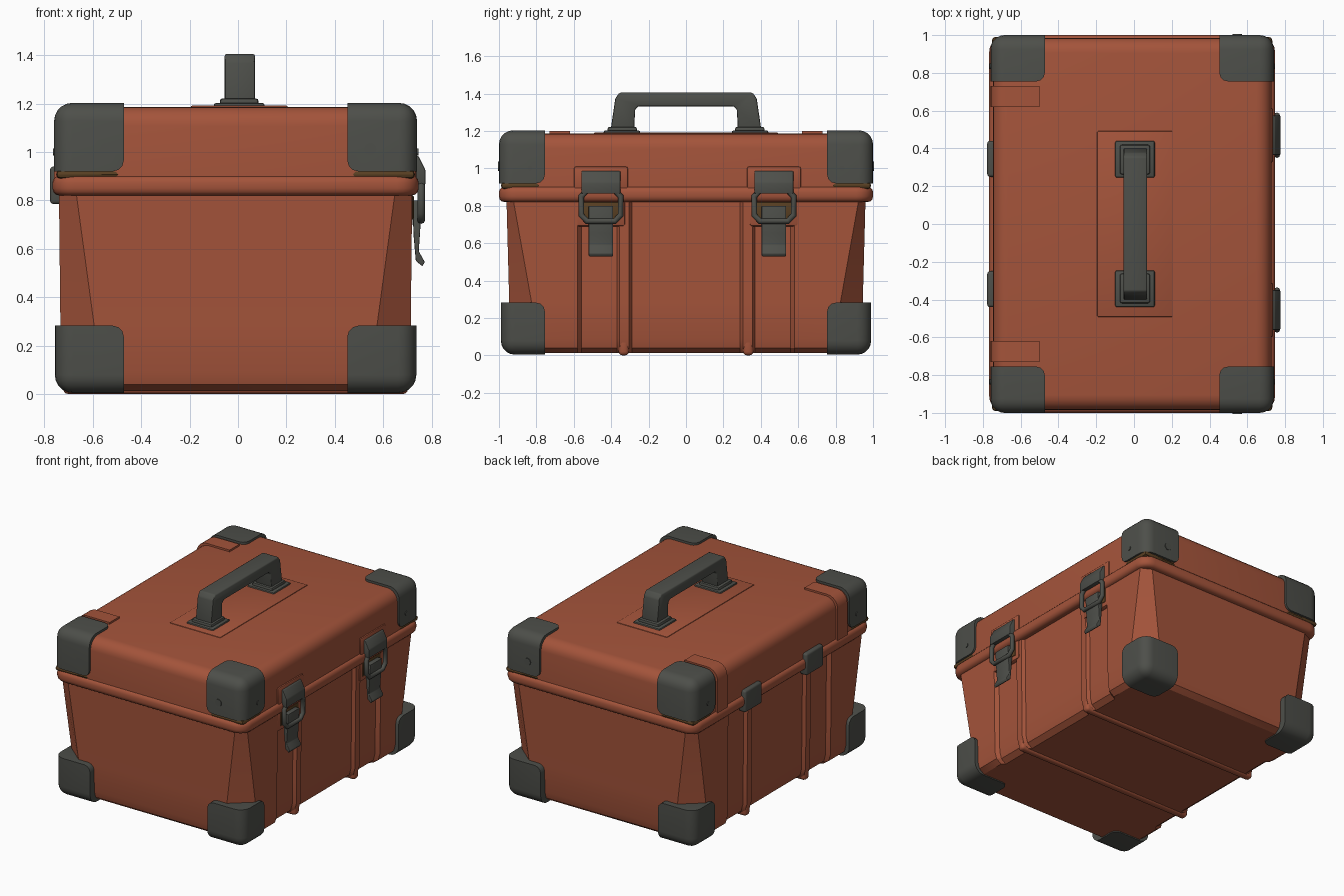
import bpy, bmesh, math
from mathutils import Vector, Matrix

if "Cube" in bpy.data.objects:
    bpy.data.objects.remove(bpy.data.objects["Cube"])

CX = -0.01  # centre line of the case body


def material(name, rgb):
    m = bpy.data.materials.new(name)
    m.diffuse_color = (*rgb, 1)
    m.use_nodes = True
    m.node_tree.nodes["Principled BSDF"].inputs["Base Color"].default_value = m.diffuse_color
    return m


RED = material("rust_red", (0.37, 0.088, 0.043))
GREY = material("dark_grey", (0.075, 0.078, 0.068))
BROWN = material("dark_brown", (0.10, 0.05, 0.016))


def finish(name, bm, mat, angle=40):
    bmesh.ops.recalc_face_normals(bm, faces=bm.faces)
    me = bpy.data.meshes.new(name)
    bm.to_mesh(me)
    bm.free()
    me.materials.append(mat)
    me.shade_smooth()
    me.set_sharp_from_angle(angle=math.radians(angle))
    ob = bpy.data.objects.new(name, me)
    bpy.context.collection.objects.link(ob)
    return ob


def bevel(bm, edges, r, seg=3):
    bmesh.ops.bevel(bm, geom=list(edges), offset=r, segments=seg, profile=0.5,
                    affect='EDGES', clamp_overlap=True)


def cube(x0, x1, y0, y1, z0, z1):
    bm = bmesh.new()
    bmesh.ops.create_cube(bm, size=1)
    for v in bm.verts:
        v.co = (x1 if v.co.x > 0 else x0, y1 if v.co.y > 0 else y0, z1 if v.co.z > 0 else z0)
    return bm


def box(name, x, y, z, mat, r=0.01, seg=2, flat_bottom=False):
    bm = cube(*x, *y, *z)
    edges = [e for e in bm.edges
             if not (flat_bottom and all(v.co.z < z[0] + 1e-4 for v in e.verts))]
    bevel(bm, edges, r, seg)
    return finish(name, bm, mat)


def prism(name, pts, axis, a, b, mat, r=0.006):
    """Extrude a profile along x (points are y,z) or along y (points are x,z)."""
    bm = bmesh.new()
    place = (lambda p: (a, p[0], p[1])) if axis == 'x' else (lambda p: (p[0], a, p[1]))
    f = bm.faces.new([bm.verts.new(place(p)) for p in pts])
    new = bmesh.ops.extrude_face_region(bm, geom=[f])['geom']
    d = Vector((b - a, 0, 0)) if axis == 'x' else Vector((0, b - a, 0))
    bmesh.ops.translate(bm, vec=d, verts=[v for v in new if isinstance(v, bmesh.types.BMVert)])
    bmesh.ops.recalc_face_normals(bm, faces=bm.faces)
    bevel(bm, bm.edges[:], r, 2)
    return finish(name, bm, mat)


def rivet(name, loc, axis, r):
    bm = bmesh.new()
    rot = Matrix.Rotation(math.pi / 2, 4, 'Y' if axis == 'x' else 'X')
    bmesh.ops.create_cone(bm, cap_ends=True, segments=16, radius1=r, radius2=r, depth=0.012,
                          matrix=Matrix.Translation(loc) @ rot)
    return finish(name, bm, GREY)


# Base tub: stacked outlines with recessed side panels, ribs and tapering corner facets
def base_ring(hx, hy, ca, cb):
    q = [(hx - .025, .29), (hx - .004, .305), (hx - .004, .355), (hx - .025, .37),
         (hx - .025, .56), (hx, .58), (hx, hy - cb), (hx - ca, hy)]
    right = [(x, -y) for x, y in reversed(q)] + q
    return right + [(-x, -y) for x, y in right]


bm = bmesh.new()
rings = []
for z, hx, hy, ca, cb in [(.84, .73, .96, .07, .035), (.28, .724, .945, .14, .12),
                          (.09, .722, .942, .14, .12), (.04, .708, .928, .14, .12),
                          (.012, .67, .89, .13, .11)]:
    rings.append([bm.verts.new((CX + x, y, z)) for x, y in base_ring(hx, hy, ca, cb)])
for up, lo in zip(rings, rings[1:]):
    for i in range(len(up)):
        j = (i + 1) % len(up)
        bm.faces.new((up[i], up[j], lo[j], lo[i]))
bm.faces.new(rings[0])
bm.faces.new(rings[-1])
finish("base_tub", bm, RED, 30)

# Runners under the tub that continue the side ribs
for s in (-1, 1):
    y = sorted((s * .305, s * .36))
    box("bottom_runner", (CX - .712, CX + .712), y, (0, .14), RED, .02, 3)

# Rim around the seam
bm = cube(CX - .757, CX + .757, -1, 1, .82, .903)
bevel(bm, [e for e in bm.edges if abs(e.verts[0].co.z - e.verts[1].co.z) > .01], .09, 5)
bevel(bm, [e for e in bm.edges if abs(e.verts[0].co.z - e.verts[1].co.z) < 1e-4
           and len({round(f.normal.z) for f in e.link_faces}) > 1], .03, 3)
finish("seam_rim", bm, RED)

# Lid with soft upper edges
box("lid", (CX - .737, CX + .737), (-.985, .985), (.88, 1.187), RED, .08, 5, True)
for s in (-1, 1):
    bm = cube(CX - .75, -.5, *sorted((s * .62, s * .73)), .89, 1.2)
    bevel(bm, [e for e in bm.edges if all(v.co.x < -.7 and v.co.z > 1 for v in e.verts)], .08, 5)
    finish("lid_ridge", bm, RED)

# Corner guards: large outer rounding, rounded inner tongues
def corner_guard(name, sx, sy, hx, hy, zin, zout):
    xin, yin = CX + sx * .462, sy * .755
    xout, yout = CX + sx * hx, sy * hy
    bm = cube(*sorted((xin, xout)), *sorted((yin, yout)), *sorted((zin, zout)))
    for corner, r, seg in (((xout, yout, zout), .075, 5), ((xin, yin, zin), .045, 3)):
        v = min(bm.verts, key=lambda v: (v.co - Vector(corner)).length)
        bevel(bm, v.link_edges, r, seg)
    finish(name, bm, GREY)


for sx in (-1, 1):
    for sy in (-1, 1):
        corner_guard("lid_corner_guard", sx, sy, .75, 1.0, .92, 1.203)
        corner_guard("base_corner_guard", sx, sy, .747, .99, .282, .004)
        box("guard_seat", sorted((CX + sx * .48, CX + sx * .742)),
            sorted((sy * .78, sy * .99)), (.89, .925), BROWN, .03, 2)
        rivet("side_rivet", (CX + sx * .749, sy * .835, 1.0), 'x', .014)
    rivet("end_rivet", (.547, sx * .999, 1.012), 'y', .025)

# Handle with its panel and feet
box("handle_panel", (-.195, .205), (-.492, .492), (1.17, 1.192), RED, .006, 2)
prism("handle_grip", [(-.405, 1.19), (-.378, 1.375), (-.355, 1.405), (.355, 1.405),
                      (.378, 1.375), (.405, 1.19), (.278, 1.19), (.272, 1.315),
                      (.255, 1.332), (-.255, 1.332), (-.272, 1.315), (-.278, 1.19)],
      'x', -.055, .07, GREY, .008)
for s in (-1, 1):
    box("handle_foot", (-.1, .11), sorted((s * .245, s * .44)), (1.18, 1.203), GREY, .01)
    box("handle_collar", (-.075, .085), sorted((s * .262, s * .42)), (1.19, 1.222), GREY, .012)

# Hinges on the left side
for s in (-1, 1):
    box("hinge", (-.777, -.72), sorted((s * .25, s * .44)), (.785, .94), GREY, .014, 3)

# Latches on the right side
for yc in (-.455, .47):
    box("latch_lid_plate", (.68, .737), (yc - .145, yc + .145), (.88, 1.01), RED, .012)
    box("latch_base_plate", (.66, .722), (yc - .13, yc + .13), (.69, .84), RED, .012)
    box("latch_keeper", (.68, .727), (yc - .1, yc + .1), (.72, .82), BROWN, .006)
    prism("latch_catch", [(.70, .985), (.745, .985), (.775, .925), (.775, .865), (.70, .865)],
          'y', yc - .105, yc + .105, GREY)
    prism("latch_lever", [(.72, .80), (.76, .80), (.752, .66), (.747, .59), (.772, .545),
                          (.762, .528), (.735, .55), (.726, .65)],
          'y', yc - .065, yc + .065, GREY, .004)
    cu = bpy.data.curves.new("latch_loop", 'CURVE')
    cu.dimensions = '3D'
    cu.bevel_depth = .016
    cu.bevel_resolution = 2
    sp = cu.splines.new('POLY')
    loop = [(-.105, .75), (-.075, .718), (.075, .718), (.105, .75),
            (.105, .85), (.075, .882), (-.075, .882), (-.105, .85)]
    sp.points.add(len(loop) - 1)
    for p, (y, z) in zip(sp.points, loop):
        p.co = (.757, yc + y, z, 1)
    sp.use_cyclic_u = True
    cu.materials.append(GREY)
    bpy.context.collection.objects.link(bpy.data.objects.new("latch_loop", cu))
